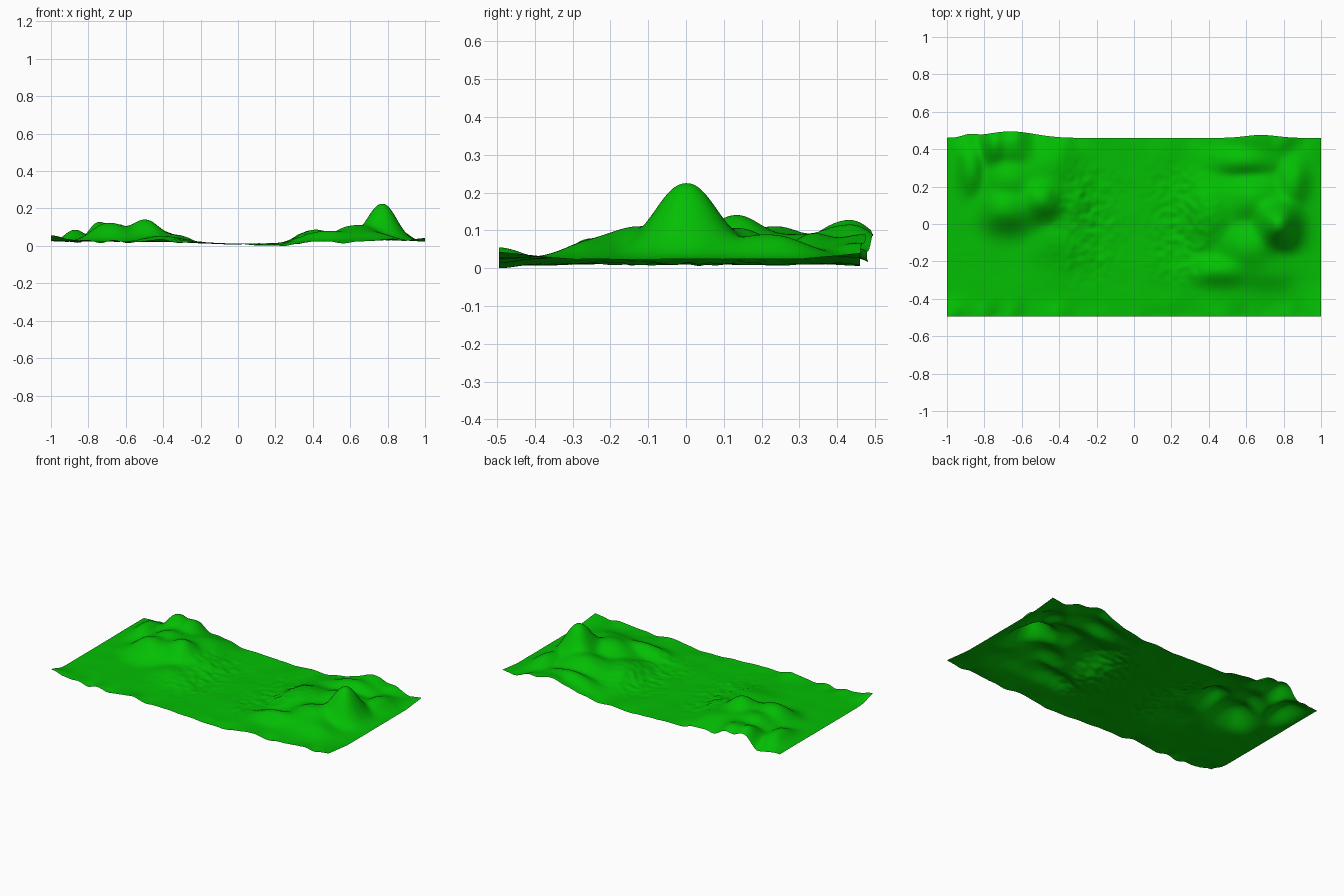
import bpy, bmesh, math
from mathutils import Vector, noise

if "Cube" in bpy.data.objects:
    bpy.data.objects.remove(bpy.data.objects["Cube"])

NX, NY = 240, 116
Y0, Y1 = -0.495, 0.46

# hills: x, y, height above the plain, x width, y width
HILLS = [
    # left massif
    (-.75, .43, .095, .07, .12), (-.64, .41, .085, .12, .11),
    (-.69, .08, .100, .12, .11), (-.66, .24, .085, .13, .12),
    (-.49, .13, .108, .11, .11), (-.87, .31, .062, .07, .13),
    (-.47, .30, .068, .16, .16), (-.40, -.08, .03, .14, .14),
    (-.34, .12, .040, .10, .14), (-.58, .10, .06, .12, .12),
    # right massif with the main peak
    (.77, 0, .193, .108, .118), (.63, -.12, .085, .15, .13),
    (.41, .07, .065, .12, .17), (.63, .13, .075, .17, .13),
    (.60, .34, .065, .17, .08), (.85, .22, .065, .08, .13),
    (.67, .45, .055, .16, .09), (.46, -.25, .053, .17, .075),
    (.70, -.24, .045, .16, .10),
    # front left corner rise
    (-1, -.50, .03, .15, .08),
]
# gentle valley floor: x, z
FLOOR = [(-1, .033), (-.4, .030), (-.18, .022), (0, .018),
         (.22, .018), (.4, .03), (.7, .036), (1, .031)]


def floor(x):
    for (a, p), (b, q) in zip(FLOOR, FLOOR[1:]):
        if x <= b:
            t = (x - a) / (b - a)
            t = t * t * (3 - 2 * t)
            return p + (q - p) * t
    return FLOOR[-1][1]


def height(x, y):
    # hills blend by a soft maximum
    s = sum((h * math.exp(-abs((x - a) / u) ** 2.2 - abs((y - b) / v) ** 2.2)) ** 2.2
            for a, b, h, u, v in HILLS)
    hill = s ** (1 / 2.2)
    side = min(1, (1 - abs(x)) / .08)              # straight end edges
    front = math.exp(-((y - Y0) / .06) ** 2)
    edge = front + math.exp(-((y - Y1) / .06) ** 2)
    broad = noise.noise(Vector((x * 7, y * 7, 3.1)))
    ripple = noise.noise(Vector((x * 11, y * 3, 5.3)))
    fine = noise.noise(Vector((x * 28, y * 28, 8.7)))
    rough = math.exp(-((abs(x) - .25) / .16) ** 2) * math.exp(-(y / .3) ** 4)
    z = floor(x) + hill
    z += side * (broad * (.004 + .04 * hill) + ripple * .024 * edge * min(1, .25 + abs(x)))
    z += fine * .007 * rough
    # the front rim dips right of the middle
    z -= .015 * front * math.exp(-((x - .22) / .08) ** 2)
    # the right end lifts at its corners
    z += .018 * max(0, (x - .8) / .2) * max(0, abs(y) - .3) / .17
    return z


# terrain sheet
bm = bmesh.new()
rows = []
for j in range(NY + 1):
    row = []
    for i in range(NX + 1):
        x = -1 + 2 * i / NX
        y = Y0 + (Y1 - Y0) * j / NY
        z = height(x, y)
        # the back rim leans outward behind the hills
        lean = max(0, (y - .36) / .10) ** 2
        bulge = .035 * math.exp(-((x + .66) / .18) ** 2) \
            + .014 * math.exp(-((x + .88) / .05) ** 2) \
            + .016 * math.exp(-((x - .68) / .12) ** 2)
        # and its lip drops a little there
        drop = .018 * math.exp(-((x + .7) / .16) ** 2) * max(0, (y - .42) / .04) ** 2
        row.append(bm.verts.new((x, y + lean * bulge, max(0, z - drop))))
    rows.append(row)
for a, b in zip(rows, rows[1:]):
    for i in range(NX):
        bm.faces.new((a[i], a[i + 1], b[i + 1], b[i])).smooth = True
low = min(v.co.z for v in bm.verts)
for v in bm.verts:
    v.co.z -= low
mesh = bpy.data.meshes.new("terrain")
bm.to_mesh(mesh)
bm.free()

green = bpy.data.materials.new("grass green")
green.diffuse_color = (0.001, 0.52, 0.001, 1)
green.use_nodes = True
green.node_tree.nodes["Principled BSDF"].inputs["Base Color"].default_value = green.diffuse_color
mesh.materials.append(green)
terrain = bpy.data.objects.new("terrain", mesh)
bpy.context.collection.objects.link(terrain)
